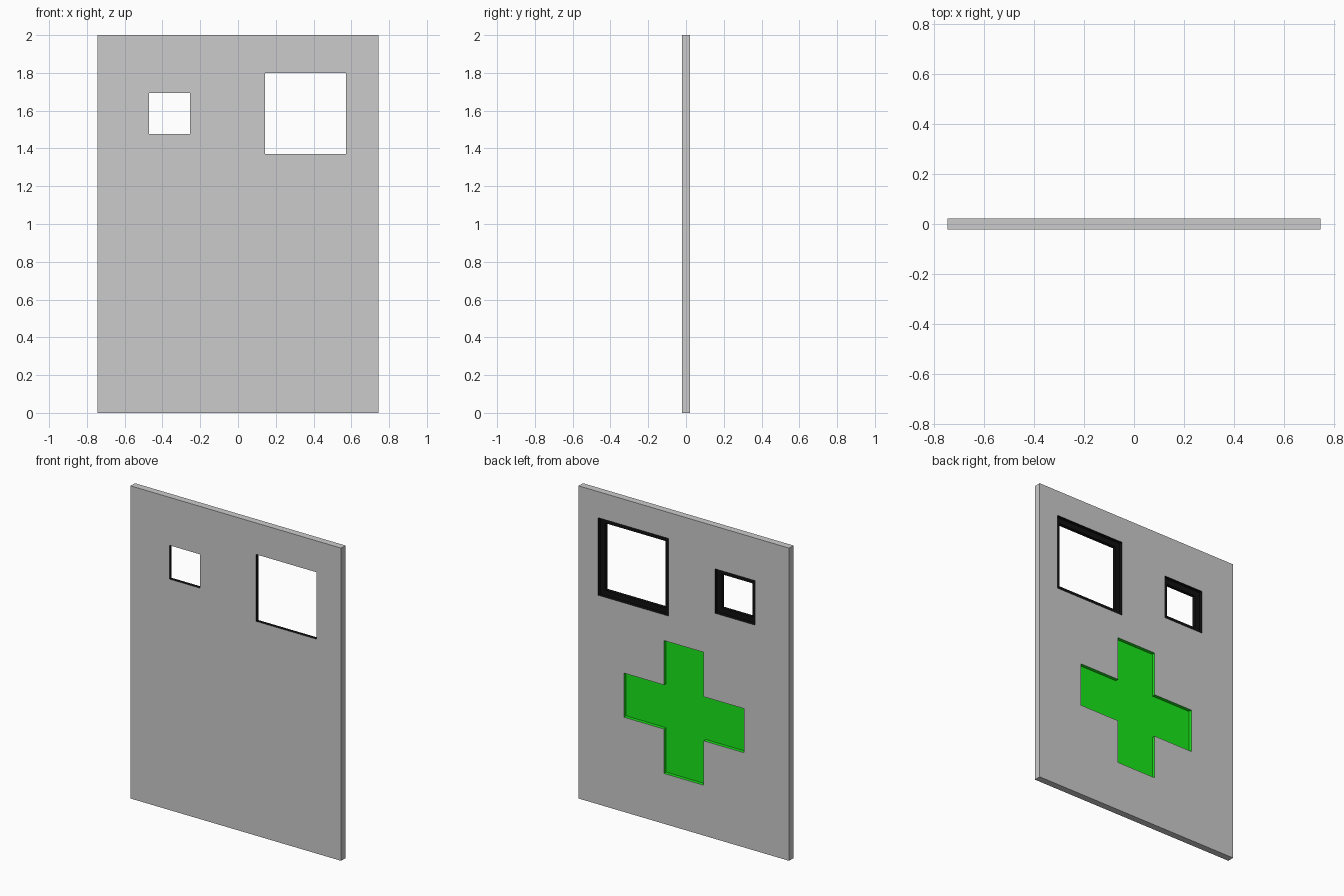
import bpy, bmesh

if "Cube" in bpy.data.objects:
    bpy.data.objects.remove(bpy.data.objects["Cube"])

W, H, T = 1.49, 2.0, 0.044


def material(name, color):
    m = bpy.data.materials.new(name)
    m.diffuse_color = color
    m.use_nodes = True
    m.node_tree.nodes["Principled BSDF"].inputs["Base Color"].default_value = m.diffuse_color
    return m


# Shared slot order: 0 plain grey, 1 black frame, 2 green cross
SLOTS = [None,
         material("black", (0.005, 0.005, 0.005, 1)),
         material("green", (0.01, 0.8, 0.01, 1))]


def prism(name, outline, y0, y1, slot):
    """Extrude an x-z outline from y0 to y1."""
    bm = bmesh.new()
    face = bm.faces.new([bm.verts.new((x, y0, z)) for x, z in outline])
    ext = bmesh.ops.extrude_face_region(bm, geom=[face])
    for v in ext["geom"]:
        if isinstance(v, bmesh.types.BMVert):
            v.co.y = y1
    bmesh.ops.recalc_face_normals(bm, faces=bm.faces)
    for f in bm.faces:
        f.material_index = slot
    me = bpy.data.meshes.new(name)
    for m in SLOTS:
        me.materials.append(m)
    bm.to_mesh(me)
    bm.free()
    ob = bpy.data.objects.new(name, me)
    bpy.context.collection.objects.link(ob)
    return ob


def rect(cx, cz, hx, hz):
    return [(cx - hx, cz - hz), (cx + hx, cz - hz),
            (cx + hx, cz + hz), (cx - hx, cz + hz)]


def cut(target, cutter):
    """Subtract the cutter, keeping its slot on the new faces."""
    mod = target.modifiers.new("cut", "BOOLEAN")
    mod.operation = "DIFFERENCE"
    mod.solver = "EXACT"
    mod.material_mode = "INDEX"
    mod.object = cutter
    bpy.context.view_layer.objects.active = target
    bpy.ops.object.modifier_apply(modifier=mod.name)
    bpy.data.objects.remove(cutter)


# Flat panel
panel = prism("panel", rect(0, H / 2, W / 2, H / 2), -T / 2, T / 2, 0)

# Two square windows with a black rebate on the back
for cx, half in ((-0.362, 0.108), (0.358, 0.214)):
    r = half + 0.034
    cut(panel, prism("rebate_cutter", rect(cx, 1.585, r, r), 0, T, 1))
    cut(panel, prism("window_cutter", rect(cx, 1.585, half, half), -T, T, 1))

# Green cross sunk into the back
a, b, cz = 0.141, 0.425, 0.747
arm = [(b, -a), (b, a), (a, a)]
cross = []
for _ in range(4):
    cross += [(x, z + cz) for x, z in arm]
    arm = [(-z, x) for x, z in arm]
cut(panel, prism("cross_cutter", cross, 0, T, 2))
